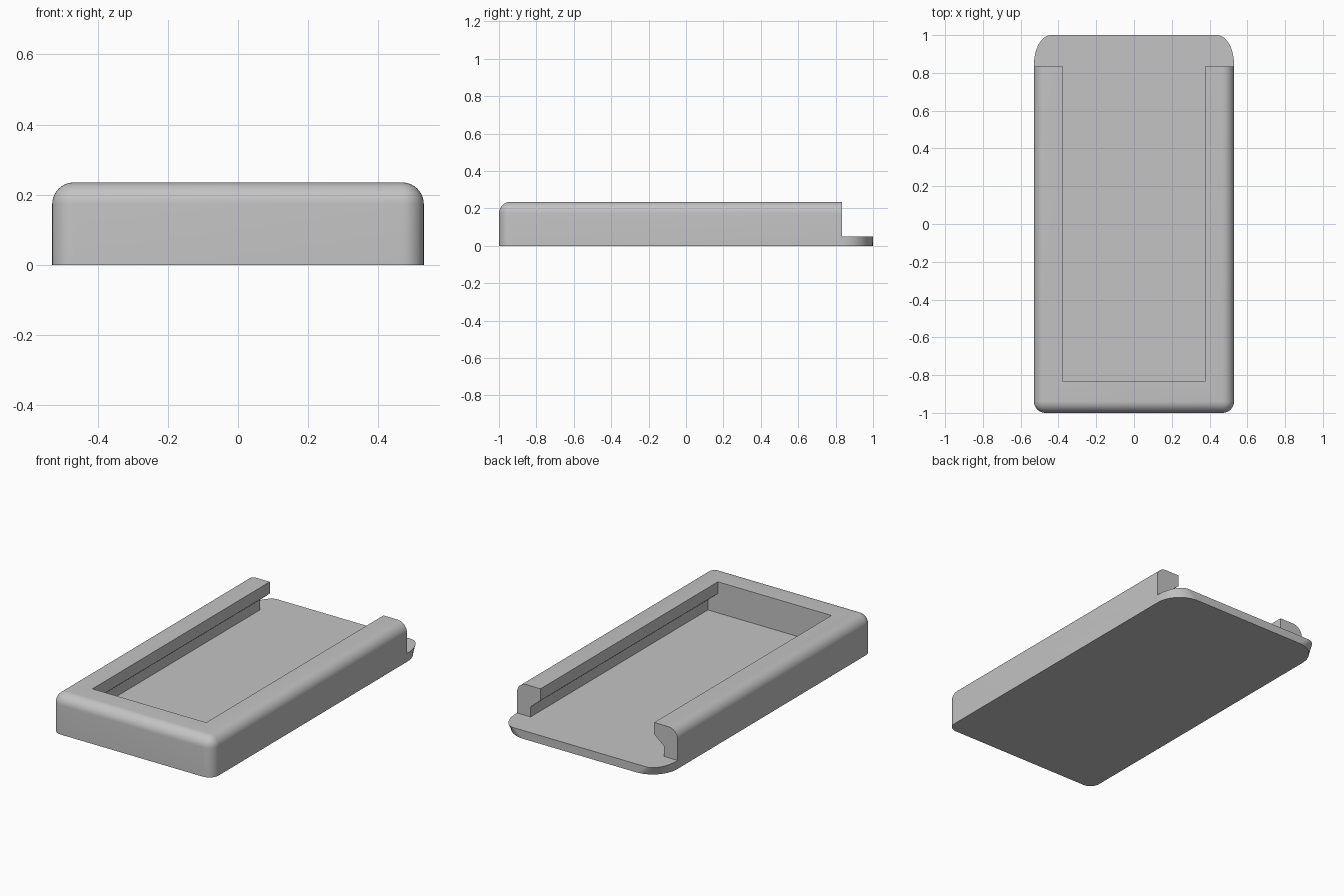
import bpy, bmesh, math

W, BACK, RAIL_END = 0.53, 1.0, 0.835
TOP, FLOOR = 0.235, 0.05

if "Cube" in bpy.data.objects:
    bpy.data.objects.remove(bpy.data.objects["Cube"])

grey = bpy.data.materials.new("plain grey")
grey.use_nodes = True
colour = (0.55, 0.55, 0.55, 1)
grey.diffuse_color = colour
grey.node_tree.nodes["Principled BSDF"].inputs["Base Color"].default_value = colour


def prism(name, profile, y0, y1):
    """Extrude an x-z profile along y."""
    bm = bmesh.new()
    face = bm.faces.new([bm.verts.new((x, y0, z)) for x, z in profile])
    new = bmesh.ops.extrude_face_region(bm, geom=[face])["geom"]
    bmesh.ops.translate(bm, vec=(0, y1 - y0, 0),
                        verts=[v for v in new if isinstance(v, bmesh.types.BMVert)])
    bmesh.ops.recalc_face_normals(bm, faces=bm.faces)
    mesh = bpy.data.meshes.new(name)
    bm.to_mesh(mesh)
    bm.free()
    obj = bpy.data.objects.new(name, mesh)
    bpy.context.collection.objects.link(obj)
    return obj


def round_edges(obj, radius, segments, rule):
    """Fillet the edges whose two end points satisfy the rule."""
    bm = bmesh.new()
    bm.from_mesh(obj.data)
    edges = [e for e in bm.edges if rule(e.verts[0].co, e.verts[1].co)]
    bmesh.ops.bevel(bm, geom=edges, offset=radius, segments=segments,
                    profile=0.5, affect='EDGES', clamp_overlap=False)
    bm.to_mesh(obj.data)
    bm.free()


def cut(obj, cutter):
    mod = obj.modifiers.new("cut", 'BOOLEAN')
    mod.operation, mod.solver, mod.object = 'DIFFERENCE', 'EXACT', cutter
    bpy.context.view_layer.objects.active = obj
    bpy.ops.object.modifier_apply(modifier=mod.name)
    bpy.data.objects.remove(cutter)


# Solid block with rounded front corners and rounded top rim
tray = prism("sliding_tray", [(-W, 0), (W, 0), (W, TOP), (-W, TOP)], -BACK, BACK)


def front_or_rim(a, b):
    upright = abs(a.z - b.z) > 0.1 and a.y < 0
    rim = min(a.z, b.z) > 0.2 and min(a.y, b.y) < 0
    return upright or rim


round_edges(tray, 0.062, 10, front_or_rim)

# Undercut slot between the side rails
half = [(0.44, FLOOR), (0.44, 0.11), (0.375, 0.165), (0.375, TOP + 0.1)]
slot = half + [(-x, z) for x, z in reversed(half)]
cut(tray, prism("slot_cutter", slot, -RAIL_END, BACK + 0.1))

# Rails stop short of the back, leaving a thin floor lip
step = [(-1, FLOOR), (1, FLOOR), (1, 1), (-1, 1)]
cut(tray, prism("step_cutter", step, RAIL_END, BACK + 0.2))

# Wide rounded corners on the lip
round_edges(tray, 0.16, 14, lambda a, b: abs(a.z - b.z) > 0.03
            and min(a.y, b.y) > 0.99 and abs(a.x) > 0.5)

tray.data.materials.clear()
tray.data.materials.append(grey)
for poly in tray.data.polygons:
    poly.material_index = 0
bpy.ops.object.select_all(action='DESELECT')
tray.select_set(True)
bpy.context.view_layer.objects.active = tray
bpy.ops.object.shade_smooth_by_angle(angle=math.radians(30))
